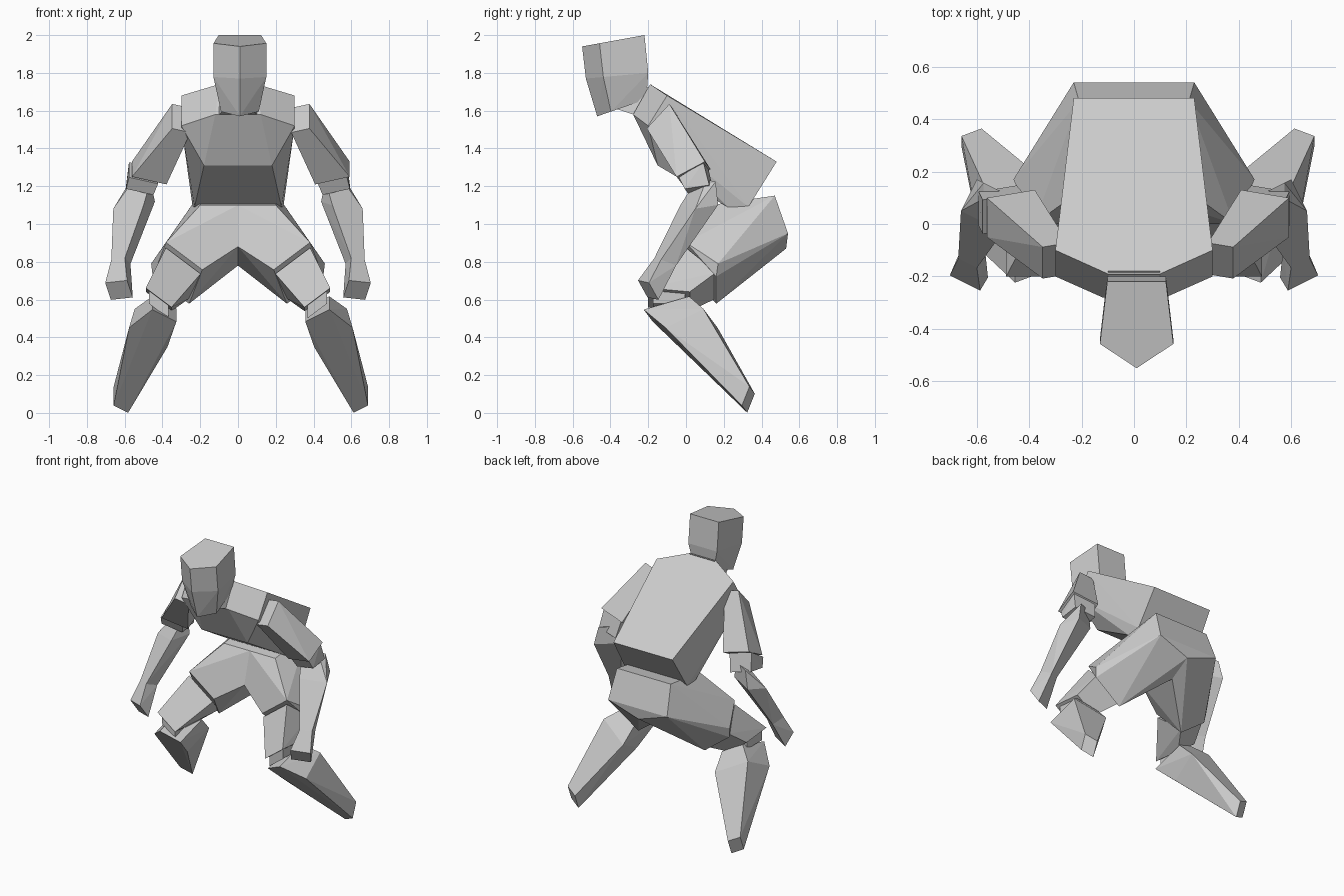
import bpy
import bmesh
from mathutils import Vector

default_cube = bpy.data.objects.get("Cube")
if default_cube:
    bpy.data.objects.remove(default_cube, do_unlink=True)

# One plain grey for the whole figure
grey = bpy.data.materials.new("plain_grey")
grey.use_nodes = True
brightness = 0.6
colour = (brightness, brightness, brightness, 1)
grey.diffuse_color = colour
grey.node_tree.nodes["Principled BSDF"].inputs["Base Color"].default_value = colour


def solid(name, corners):
    """Make a flat-shaded faceted block wrapped around its corners."""
    bm = bmesh.new()
    for corner in corners:
        bm.verts.new(corner)
    result = bmesh.ops.convex_hull(bm, input=bm.verts)
    unused = [item for item in result["geom_interior"] if isinstance(item, bmesh.types.BMVert)]
    bmesh.ops.delete(bm, geom=unused, context="VERTS")
    bmesh.ops.dissolve_limit(bm, angle_limit=0.03, verts=bm.verts, edges=bm.edges)
    bmesh.ops.recalc_face_normals(bm, faces=bm.faces)
    mesh = bpy.data.meshes.new(name)
    bm.to_mesh(mesh)
    bm.free()
    mesh.materials.append(grey)
    block = bpy.data.objects.new(name, mesh)
    bpy.context.scene.collection.objects.link(block)


def mirrored(corners, middle=0.0):
    """Return the corners reflected from left to right across the middle."""
    return [Vector((2 * middle - corner[0], corner[1], corner[2])) for corner in corners]


def symmetric(name, corners, middle=0.0):
    """Make one block from a left half and its reflection."""
    solid(name, corners + mirrored(corners, middle))


def pair(name, corners, middle=0.0):
    """Make a left limb part and its reflection on the right."""
    solid("left_" + name, corners)
    solid("right_" + name, mirrored(corners, middle))


def section(centre, across, width, depth, rise, twist=0.0):
    """Four corners of a limb cross-section, spread along the hinge and from front to back."""
    side = across.normalized() * width / 2
    back = Vector((twist, depth, rise)) / 2
    return [centre + a * side + b * back for a in (-1, 1) for b in (-1, 1)]


# Head: crown, brow and jaw levels, each with a back corner, cheek and front ridge
head_middle = 0.01
crown = (0.14, Vector((0, -0.22, 2)), Vector((0, -0.55, 1.94)))
brow = (0.14, Vector((0, -0.2, 1.8)), Vector((0, -0.53, 1.77)))
jaw = (0.1, Vector((0, -0.21, 1.66)), Vector((0, -0.47, 1.57)))
head_corners = []
for half_width, back, ridge in (crown, brow, jaw):
    outward = Vector((half_width, 0, 0))
    centre = Vector((head_middle, 0, 0))
    cheek = back.lerp(ridge, 0.72)
    head_corners += [centre + back + outward * 0.8, centre + cheek + outward, centre + ridge]
symmetric("head", head_corners, head_middle)

# Neck: short wedge between the jaw and the collar
sideways = Vector((1, 0, 0))
neck_base = section(Vector((0, -0.23, 1.66)), sideways, width=0.2, depth=0.1, rise=0.16)
neck_top = section(Vector((0, -0.32, 1.64)), sideways, width=0.14, depth=0.1, rise=0.06)
solid("neck", neck_base + neck_top)

# Torso: wedge leaning forward, broad at the shoulders
collar = (0.1, -0.19, 1.74)
shoulder_top = (0.3, -0.1, 1.68)
shoulder_front = (0.3, -0.2, 1.52)
upper_chest = (0.12, -0.28, 1.58)
lower_chest = (0.18, -0.15, 1.31)
belly = (0.23, 0.22, 1.09)
waist_back = (0.24, 0.33, 1.09)
back_rim = (0.23, 0.48, 1.33)
symmetric("torso", [
    collar, shoulder_top, shoulder_front, upper_chest,
    lower_chest, belly, waist_back, back_rim,
])

# Hips: each half wraps from the waist and seat to the middle of the thigh
knee_hinge = Vector((0.8, 0, 0.6))
mid_thigh = Vector((0.32, 0.08, 0.74))
waist = (0.2, 0.13, 1.1)
spine = (0.21, 0.47, 1.15)
seat = (0.23, 0.54, 0.95)
under_profile = {"tail": (0.53, 0.87), "underside": (0.38, 0.78), "crotch": (0.07, 0.88)}
outer_thigh = Vector((0.46, 0.17, 0.79))
hip = section(mid_thigh, knee_hinge, width=0.24, depth=0.16, rise=-0.18, twist=0.07)
hip.append(outer_thigh)
for half_width, y, z in (waist, spine, seat):
    hip += [Vector((half_width, y, z)), Vector((0, y, z))]
hip += [Vector((0, y, z)) for y, z in under_profile.values()]
pair("hip", hip)

# Lower thighs: from the hip block forward to the knee
knee = Vector((0.42, -0.09, 0.6))
thigh_start = section(mid_thigh, knee_hinge, width=0.23, depth=0.16, rise=-0.13, twist=0.06)
thigh_end = section(knee, knee_hinge, width=0.17, depth=0.22, rise=-0.02)
pair("thigh", thigh_start + thigh_end)

# Knees: narrow links between thighs and shins
link_drop = Vector((0, 0, 0.06))
link_top = section(knee + link_drop / 2, knee_hinge, width=0.13, depth=0.17, rise=0)
link_bottom = section(knee - link_drop, knee_hinge, width=0.13, depth=0.17, rise=0)
pair("knee", link_top + link_bottom)

# Shins: wide at the calf, turned outward, tapering back to a blunt foot
shin_hinge = Vector((0.8, -0.3, 0.4))
shin_top = knee + Vector((0, 0.01, -0.05))
calf = Vector((0.49, 0.03, 0.45))
foot = Vector((0.65, 0.33, 0.07))
shin = section(shin_top, shin_hinge, width=0.15, depth=0.24, rise=0.07)
shin += section(calf, shin_hinge, width=0.24, depth=0.2, rise=0.1, twist=-0.03)
shin += section(foot, shin_hinge, width=0.09, depth=0.04, rise=0.1)
pair("shin", shin, middle=0.015)

# Upper arms: square blocks hanging outward from the shoulders
elbow_hinge = Vector((0.9, -0.15, 0.2))
shoulder = Vector((0.33, -0.14, 1.56))
elbow = Vector((0.5, 0.04, 1.27))
arm_top = section(shoulder, elbow_hinge, width=0.1, depth=0.12, rise=0.13)
arm_end = section(elbow, elbow_hinge, width=0.19, depth=0.15, rise=0.08)
pair("upper_arm", arm_top + arm_end, middle=0.015)

# Elbows: smaller cuffs under the upper arms
cuff_end = elbow + Vector((0.02, 0.03, -0.09))
cuff = section(elbow, elbow_hinge, width=0.16, depth=0.13, rise=0.08)
cuff += section(cuff_end, elbow_hinge, width=0.15, depth=0.13, rise=0.02)
pair("elbow", cuff)

# Forearms: diamond shaped below the elbow, turned inward, tapering to the wrist
wrist_hinge = Vector((0.9, 0.45, -0.1))
forearm_top = Vector((0.52, 0.1, 1.22))
forearm_bulge = Vector((0.55, 0.07, 1.1))
wrist = Vector((0.62, -0.11, 0.8))
wrist_section = section(wrist, wrist_hinge, width=0.08, depth=0.08, rise=-0.03, twist=-0.03)
forearm = section(forearm_top, wrist_hinge, width=0.12, depth=0.06, rise=0.02)
forearm += section(forearm_bulge, wrist_hinge, width=0.18, depth=0.12, rise=0.02, twist=-0.06)
pair("forearm", forearm + wrist_section)

# Hands: flared blocks at the wrists
knuckles = Vector((0.63, -0.2, 0.65))
knuckle_section = section(knuckles, wrist_hinge, width=0.13, depth=0.05, rise=-0.09, twist=-0.03)
pair("hand", wrist_section + knuckle_section)
